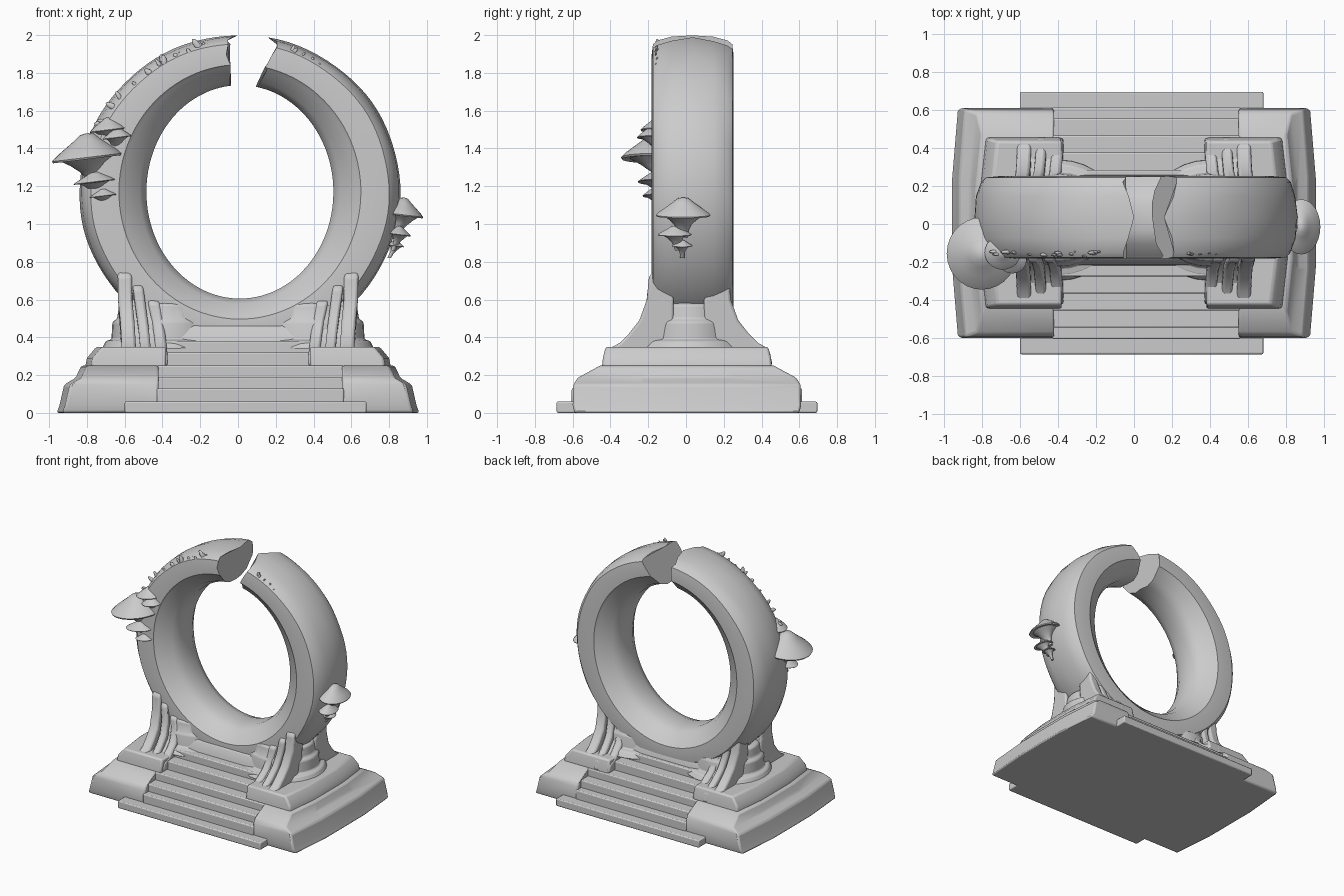
import bpy, bmesh, math, random
from math import sin, cos, pi, radians
from mathutils import Vector

random.seed(4)
if "Cube" in bpy.data.objects:
    bpy.data.objects.remove(bpy.data.objects["Cube"])

stone = bpy.data.materials.new("grey stone")
stone.use_nodes = True
stone.diffuse_color = (0.6, 0.6, 0.6, 1)
stone.node_tree.nodes["Principled BSDF"].inputs["Base Color"].default_value = (0.6, 0.6, 0.6, 1)
parts = []


def loft(name, rings, bevel=0.0):
    """Skin a list of equal-length closed rings and cap both ends."""
    bm = bmesh.new()
    loops = [[bm.verts.new(p) for p in ring] for ring in rings]
    n = len(loops[0])
    for a, b in zip(loops, loops[1:]):
        for i in range(n):
            j = (i + 1) % n
            bm.faces.new((a[i], a[j], b[j], b[i]))
    bm.faces.new(loops[0])
    bm.faces.new(loops[-1])
    bmesh.ops.recalc_face_normals(bm, faces=bm.faces)
    mesh = bpy.data.meshes.new(name)
    bm.to_mesh(mesh)
    bm.free()
    mesh.materials.append(stone)
    ob = bpy.data.objects.new(name, mesh)
    bpy.context.collection.objects.link(ob)
    parts.append(ob)
    if bevel:
        mod = ob.modifiers.new("soft_edges", "BEVEL")
        mod.width, mod.segments = bevel, 2
        mod.limit_method = "ANGLE"
    return ob


def tier(name, layers, bevel=0.012, yc=0.005, bow=0.0):
    """Stacked rectangles given as (x inner, x outer, half depth, z)."""
    rings = []
    for x0, x1, hy, z in layers:
        side = math.copysign(bow, x1)
        rings.append([(x0, yc - hy, z), (x1 - side, yc - hy, z), (x1, yc - hy * 0.4, z),
                      (x1, yc + hy * 0.4, z), (x1 - side, yc + hy, z), (x0, yc + hy, z)])
    return loft(name, rings, bevel)


def round_stack(name, cx, cy, layers, n=32):
    """Stacked ellipses given as (x radius, y radius, z)."""
    return loft(name, [[(cx + rx * cos(2 * pi * i / n), cy + ry * sin(2 * pi * i / n), z)
                        for i in range(n)] for rx, ry, z in layers], 0.01)


# Broken ring: a crowned section swept round an ellipse, with ragged ends
RX, RZ, CX, CY, CZ = (0.495, 0.85), (0.565, 0.83), 0.01, 0.035, 1.17
half = [(0, 0.07), (0.1, 0.14), (0.36, 0.2), (0.41, 0.215), (0.62, 0.217),
        (0.83, 0.21), (0.9, 0.185), (0.97, 0.11)]
section = [(0, 0)] + half + [(1, 0)] + [(s, -y) for s, y in reversed(half)]


def ring_point(t, s, y):
    rx = RX[0] + (RX[1] - RX[0]) * s
    rz = RZ[0] + (RZ[1] - RZ[0]) * s
    return Vector((CX + rx * sin(t), CY + y, CZ + rz * cos(t)))


STEPS = 96
start = [radians(10.5 + 5 * abs(y) / 0.2 * s + random.uniform(-1, 1)) for s, y in section]
end = [radians(354 + 5 * s - 3 * abs(y) / 0.2 * s + random.uniform(-1, 1)) for s, y in section]
sweep = []
for k in range(STEPS + 1):
    f = k / STEPS
    loop = []
    for i, (s, y) in enumerate(section):
        ragged0 = (start[i] - radians(12)) * max(0, 1 - f * 12)
        ragged1 = (end[i] - radians(357)) * max(0, 1 - (1 - f) * 12)
        t = radians(12 + 345 * f) + ragged0 + ragged1
        wear = 0.006 * sin(9 * t + 2 * i) if s > 0.8 else 0
        loop.append(ring_point(t, s + wear, y))
    sweep.append(loop)
loft("broken_ring", sweep)

# Base wings either side of the stairs
for side, label, inner in ((-1, "right", 0.42), (1, "left", 0.55)):
    def wing(layers):
        return [(side * a, side * b, hy, z) for a, b, hy, z in layers]
    tier(label + "_lower_wing", wing([(inner, 0.96, 0.595, 0), (inner, 0.945, 0.605, 0.04),
                                      (inner, 0.92, 0.6, 0.15), (inner, 0.86, 0.58, 0.185),
                                      (inner, 0.83, 0.46, 0.25)]), bow=0.03)
    tier(label + "_upper_wing", wing([(0.38, 0.81, 0.45, 0.24), (0.38, 0.8, 0.445, 0.29),
                                      (0.38, 0.75, 0.43, 0.35)]), bow=0.03)
    # Rounded stepped plinth cradling the ring
    round_stack(label + "_plinth", side * 0.39, 0.02,
                [(0.33, 0.32, 0.34), (0.31, 0.29, 0.38), (0.28, 0.25, 0.39), (0.275, 0.24, 0.48),
                 (0.25, 0.225, 0.5), (0.24, 0.215, 0.57), (0.2, 0.19, 0.59)])

# Front and back stairs, each a slab running right through the base
stairs = [(0.0, 0.06, 0.69, -0.6, 0.68), (0.05, 0.13, 0.61, -0.43, 0.56),
          (0.12, 0.19, 0.55, -0.43, 0.56), (0.18, 0.25, 0.46, -0.43, 0.56),
          (0.24, 0.32, 0.37, -0.39, 0.39), (0.31, 0.38, 0.28, -0.39, 0.39)]
for i, (z0, z1, hy, x0, x1) in enumerate(stairs):
    tier("stair_%d" % (i + 1), [(x0, x1, hy, z0), (x0, x1, hy, z1)], 0.008)
tier("ring_cradle", [(-0.45, 0.45, 0.25, 0.25), (-0.45, 0.45, 0.235, 0.4),
                     (-0.45, 0.45, 0.2, 0.47)], 0.02, 0.02)

# Fluted buttresses: curved ribs over a recessed backing
curve = [(0.19, 0.75), (0.215, 0.72), (0.225, 0.6), (0.265, 0.49), (0.32, 0.42),
         (0.37, 0.37), (0.425, 0.34), (0.44, 0.25)]


def rib(name, sx, sy, x_low, x_high, width, top, inset):
    k = (top - 0.25) / 0.5
    outline = [(y - inset, 0.25 + (z - 0.25) * k) for y, z in curve]
    outline = [(0.08, outline[0][1])] + outline + [(0.08, 0.25)]
    rings = []
    for e in (-0.5, 0.5):
        rings.append([(sx * (x_low + (x_high - x_low) * min(1, (z - 0.25) / 0.4) ** 1.5 + e * width),
                       0.015 + sy * y, z) for y, z in outline])
    loft(name, rings, 0.014)


for sx, xl in ((-1, "right"), (1, "left")):
    for sy, yl in ((-1, "front"), (1, "back")):
        label = "%s_%s_" % (yl, xl)
        rib(label + "rib_inner", sx, sy, 0.4, 0.46, 0.06, 0.6, 0)
        rib(label + "rib_middle", sx, sy, 0.485, 0.53, 0.055, 0.68, -0.003)
        rib(label + "rib_outer", sx, sy, 0.575, 0.6, 0.075, 0.75, 0.003)
        rib(label + "rib_backing", sx, sy, 0.49, 0.54, 0.2, 0.61, 0.025)


# Bracket mushrooms: domed cap, hollowed underside, stem running to the ring
def mushroom(name, cap, rx, ry, height, foot, n=28):
    cap, foot = Vector(cap), Vector(foot)
    drop = foot - cap
    profile = [(0.04, 1, 0), (0.2, 0.95, 0), (0.38, 0.72, 0), (0.65, 0.42, 0), (0.88, 0.16, 0),
               (1, -0.02, 0), (0.97, -0.1, 0), (0.75, -0.06, 0), (0.5, -0.15, 0.12),
               (0.3, -0.1, 0.4), (0.22, 0, 0.7), (0.2, 0, 1)]
    rings = []
    for r, h, f in profile:
        c = cap + drop * f + Vector((0, 0, h * height))
        rings.append([(c.x + rx * r * cos(2 * pi * i / n), c.y + ry * r * sin(2 * pi * i / n),
                       c.z + 0.12 * rx * r * cos(2 * pi * i / n) * (1 if cap.x < 0 else -1))
                      for i in range(n)])
    loft(name, rings)


mushroom("large_right_mushroom", (-0.8, -0.155, 1.355), 0.185, 0.19, 0.125, (-0.75, -0.1, 1.2))
mushroom("top_right_mushroom", (-0.69, -0.15, 1.5), 0.095, 0.09, 0.065, (-0.66, -0.1, 1.4))
mushroom("small_top_mushroom", (-0.64, -0.19, 1.46), 0.075, 0.07, 0.05, (-0.66, -0.12, 1.36))
mushroom("middle_right_mushroom", (-0.76, -0.17, 1.225), 0.11, 0.085, 0.05, (-0.73, -0.1, 1.13))
mushroom("low_right_mushroom", (-0.715, -0.18, 1.15), 0.07, 0.05, 0.035, (-0.71, -0.12, 1.08))
mushroom("large_left_mushroom", (0.88, -0.015, 1.05), 0.1, 0.145, 0.09, (0.83, -0.02, 0.93))
mushroom("middle_left_mushroom", (0.855, -0.06, 0.945), 0.06, 0.09, 0.045, (0.82, -0.04, 0.86))
mushroom("low_left_mushroom", (0.835, -0.02, 0.885), 0.045, 0.055, 0.03, (0.8, -0.02, 0.82))


# Moss flakes hanging on the weathered front of the ring
def flake(name, t, s, y, size):
    c = ring_point(t, s, y)
    bpy.ops.mesh.primitive_ico_sphere_add(subdivisions=2, radius=size, location=c,
                                          rotation=(0, t + random.uniform(-0.4, 0.4), 0))
    ob = bpy.context.object
    ob.name = name
    ob.scale = (0.5, 0.35, 1.2)
    ob.data.materials.append(stone)
    parts.append(ob)


for i in range(26):
    flake("right_moss_%d" % i, radians(random.uniform(292, 350)), random.uniform(0.72, 0.93),
          random.uniform(-0.205, -0.18), random.uniform(0.018, 0.035))
for i in range(8):
    flake("left_moss_%d" % i, radians(random.uniform(18, 36)), random.uniform(0.78, 0.92),
          random.uniform(-0.205, -0.185), random.uniform(0.012, 0.024))

# Smooth curved surfaces while keeping the carved edges crisp
bpy.ops.object.select_all(action="DESELECT")
for ob in parts:
    ob.select_set(True)
bpy.context.view_layer.objects.active = parts[0]
bpy.ops.object.shade_smooth_by_angle(angle=radians(35))
